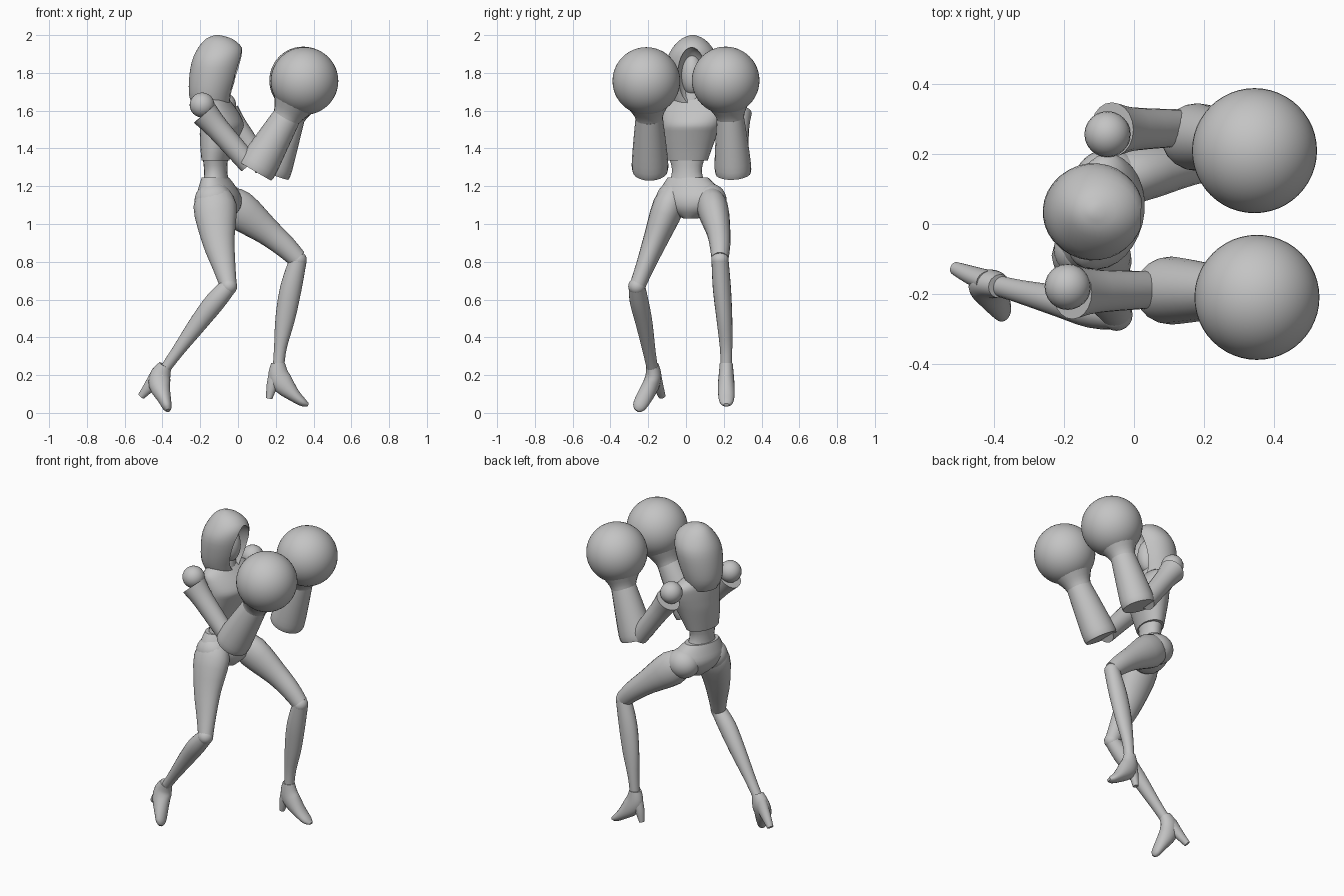
import bpy, bmesh, math
from mathutils import Vector

if "Cube" in bpy.data.objects:
    bpy.data.objects.remove(bpy.data.objects["Cube"])

grey = bpy.data.materials.new("plain_grey")
grey.use_nodes = True
grey.diffuse_color = (0.55, 0.55, 0.55, 1)
grey.node_tree.nodes["Principled BSDF"].inputs["Base Color"].default_value = grey.diffuse_color


def finish(obj, name):
    obj.name = name
    obj.data.materials.clear()
    obj.data.materials.append(grey)
    bpy.ops.object.select_all(action="DESELECT")
    obj.select_set(True)
    bpy.context.view_layer.objects.active = obj
    bpy.ops.object.shade_smooth_by_angle(angle=math.radians(38))
    return obj


def ball(name, centre, radii, segments=32):
    bpy.ops.mesh.primitive_uv_sphere_add(segments=segments, ring_count=segments // 2, location=centre)
    obj = bpy.context.object
    obj.scale = radii
    bpy.ops.object.transform_apply(location=False, scale=True)
    return finish(obj, name)


def curve_through(rows, steps):
    """Catmull-Rom interpolation of the section rows."""
    rows = [Vector(r) for r in rows]
    ext = [rows[0]] + rows + [rows[-1]]
    out = []
    for a, b, c, d in zip(ext, ext[1:], ext[2:], ext[3:]):
        for i in range(steps):
            t = i / steps
            out.append(b + (c - a) * t / 2 + (a * 2 - b * 5 + c * 4 - d) * t * t / 2
                       + (b * 3 - a - c * 3 + d) * t ** 3 / 2)
    return out + [rows[-1]]


def loft(name, rows, yaw=None, steps=3, sides=20):
    """Rows are x, y, z, half width, half depth; a yaw keeps rings level."""
    rows = curve_through(rows, steps)
    bm = bmesh.new()
    rings = []
    for i, row in enumerate(rows):
        centre = Vector(row[:3])
        if yaw is None:
            along = Vector(rows[min(i + 1, len(rows) - 1)][:3]) - Vector(rows[max(i - 1, 0)][:3])
            along.normalize()
            side = Vector((0, 1, 0))
            side = (side - along * side.dot(along)).normalized()
        else:
            along = Vector((0, 0, 1))
            side = Vector((-math.sin(yaw), math.cos(yaw), 0))
        depth = along.cross(side)
        ring = []
        for k in range(sides):
            a = math.tau * k / sides
            ring.append(bm.verts.new(centre + side * math.cos(a) * row[3] + depth * math.sin(a) * row[4]))
        rings.append(ring)
    for r, s in zip(rings, rings[1:]):
        for k in range(sides):
            n = (k + 1) % sides
            bm.faces.new((r[k], r[n], s[n], s[k]))
    bm.faces.new(rings[0])
    bm.faces.new(rings[-1])
    bmesh.ops.recalc_face_normals(bm, faces=bm.faces)
    mesh = bpy.data.meshes.new(name)
    bm.to_mesh(mesh)
    bm.free()
    obj = bpy.data.objects.new(name, mesh)
    bpy.context.collection.objects.link(obj)
    return finish(obj, name)


# Hood with a hollow front opening, and the face inside it
hood = loft("hood", [
    (-.14, .035, 1.61, .09, .09), (-.145, .035, 1.67, .115, .112),
    (-.13, .035, 1.76, .133, .13), (-.11, .035, 1.86, .138, .135),
    (-.095, .035, 1.93, .108, .118), (-.10, .035, 1.98, .06, .07),
    (-.11, .035, 2.0, .012, .012)], yaw=-.08, sides=32)
cutter = ball("hood_cutter", (.02, .03, 1.77), (.115, .078, .165))
cut = hood.modifiers.new("opening", "BOOLEAN")
cut.operation = "DIFFERENCE"
cut.object = cutter
bpy.context.view_layer.objects.active = hood
bpy.ops.object.modifier_apply(modifier=cut.name)
bpy.data.objects.remove(cutter)
finish(hood, "hood")
ball("face", (-.085, .033, 1.79), (.07, .06, .11))
loft("neck", [(-.11, .035, 1.58, .07, .07), (-.11, .035, 1.72, .05, .055)], yaw=0, steps=1)

# Torso: cropped jacket with a full bust, and a narrow waist
turn = -.25
loft("chest", [
    (-.12, .005, 1.335, .112, .07), (-.11, .01, 1.40, .13, .086),
    (-.095, .02, 1.475, .148, .105), (-.085, .028, 1.525, .16, .113),
    (-.095, .035, 1.58, .168, .10), (-.11, .04, 1.63, .16, .08),
    (-.12, .04, 1.67, .095, .062)], yaw=turn, sides=28)
loft("waist", [
    (-.115, .005, 1.20, .105, .068), (-.118, .005, 1.28, .08, .06),
    (-.12, .005, 1.36, .10, .066)], yaw=turn)

# Pelvis with rounded hips
loft("pelvis", [
    (-.085, .025, 1.03, .04, .05), (-.09, .03, 1.08, .13, .095),
    (-.10, .028, 1.14, .178, .108), (-.11, .018, 1.20, .15, .088),
    (-.12, .01, 1.245, .112, .066)], yaw=-.35, sides=28)
ball("right_hip", (-.13, -.075, 1.125), (.10, .085, .095))
ball("left_hip", (-.07, .125, 1.125), (.10, .09, .09))

# Legs: thigh, knee, shin
thighs = {
    "right": [(-.125, -.045, 1.20, .055, .06), (-.122, -.09, 1.10, .085, .114),
              (-.105, -.16, .92, .066, .088), (-.075, -.215, .78, .05, .062),
              (-.05, -.258, .67, .042, .044)],
    "left": [(-.09, .115, 1.145, .06, .065), (.0, .142, 1.08, .082, .103),
             (.155, .172, .96, .063, .073), (.25, .18, .88, .054, .06),
             (.315, .18, .815, .045, .05)]}
shins = {
    "right": [(-.05, -.26, .67, .043, .045), (-.12, -.248, .59, .05, .054),
              (-.21, -.222, .475, .045, .048), (-.32, -.195, .325, .034, .033),
              (-.385, -.178, .235, .03, .028)],
    "left": [(.318, .18, .81, .045, .046), (.28, .19, .66, .048, .057),
             (.25, .203, .5, .042, .052), (.225, .212, .35, .033, .034),
             (.215, .213, .25, .03, .03)]}
for side in ("right", "left"):
    loft(side + "_thigh", thighs[side])
    ball(side + "_knee", shins[side][0][:3], (.046, .046, .046), 20)
    loft(side + "_shin", shins[side])

# High-heeled shoes: foot and heel
feet = {
    "right": [(-.385, -.178, .25, .034, .036), (-.41, -.172, .20, .042, .054),
              (-.415, -.187, .145, .045, .056), (-.39, -.225, .075, .043, .036),
              (-.375, -.25, .03, .034, .024), (-.37, -.262, .012, .014, .01)],
    "left": [(.212, .213, .265, .034, .036), (.215, .213, .20, .04, .055),
             (.243, .213, .148, .044, .055), (.30, .214, .09, .043, .034),
             (.345, .214, .055, .034, .022), (.372, .214, .043, .014, .008)]}
heels = {
    "right": [(-.415, -.165, .21, .032, .045), (-.465, -.147, .145, .027, .032),
              (-.512, -.127, .088, .019, .019)],
    "left": [(.208, .213, .20, .032, .048), (.18, .213, .14, .026, .03),
             (.165, .213, .075, .018, .016)]}
for side in ("right", "left"):
    loft(side + "_foot", feet[side])
    loft(side + "_heel", heels[side])

# Arms: shoulder ball, flared sleeve, broad forearm, round glove with its cuff
arms = {
    "right": ((-.19, -.18, 1.63), (-.195, -.195, 1.605), (.06, -.188, 1.315),
              (.09, -.19, 1.28), (.257, -.195, 1.565), (.352, -.21, 1.757)),
    "left": ((-.076, .257, 1.63), (-.078, .27, 1.605), (.14, .275, 1.30),
             (.172, .25, 1.268), (.28, .235, 1.565), (.345, .21, 1.76))}


def section(a, b, t, w, d):
    return tuple(Vector(a).lerp(Vector(b), t)) + (w, d)


for side, (shoulder, cap, elbow, base, wrist, fist) in arms.items():
    ball(side + "_shoulder", shoulder, (.066, .066, .066), 24)
    loft(side + "_sleeve", [section(cap, elbow, .07, .078, .075),
                            section(cap, elbow, .35, .062, .062),
                            section(cap, elbow, 1, .053, .055)])
    loft(side + "_forearm", [section(base, wrist, 0, .093, .10), section(base, wrist, .12, .097, .104),
                             section(base, wrist, .5, .088, .092), section(base, wrist, 1, .072, .075)])
    loft(side + "_glove_cuff", [section(wrist, fist, -.1, .07, .07), section(wrist, fist, .1, .08, .082),
                                section(wrist, fist, .35, .11, .11)])
    ball(side + "_glove", fist, (.179, .179, .179), 48)
